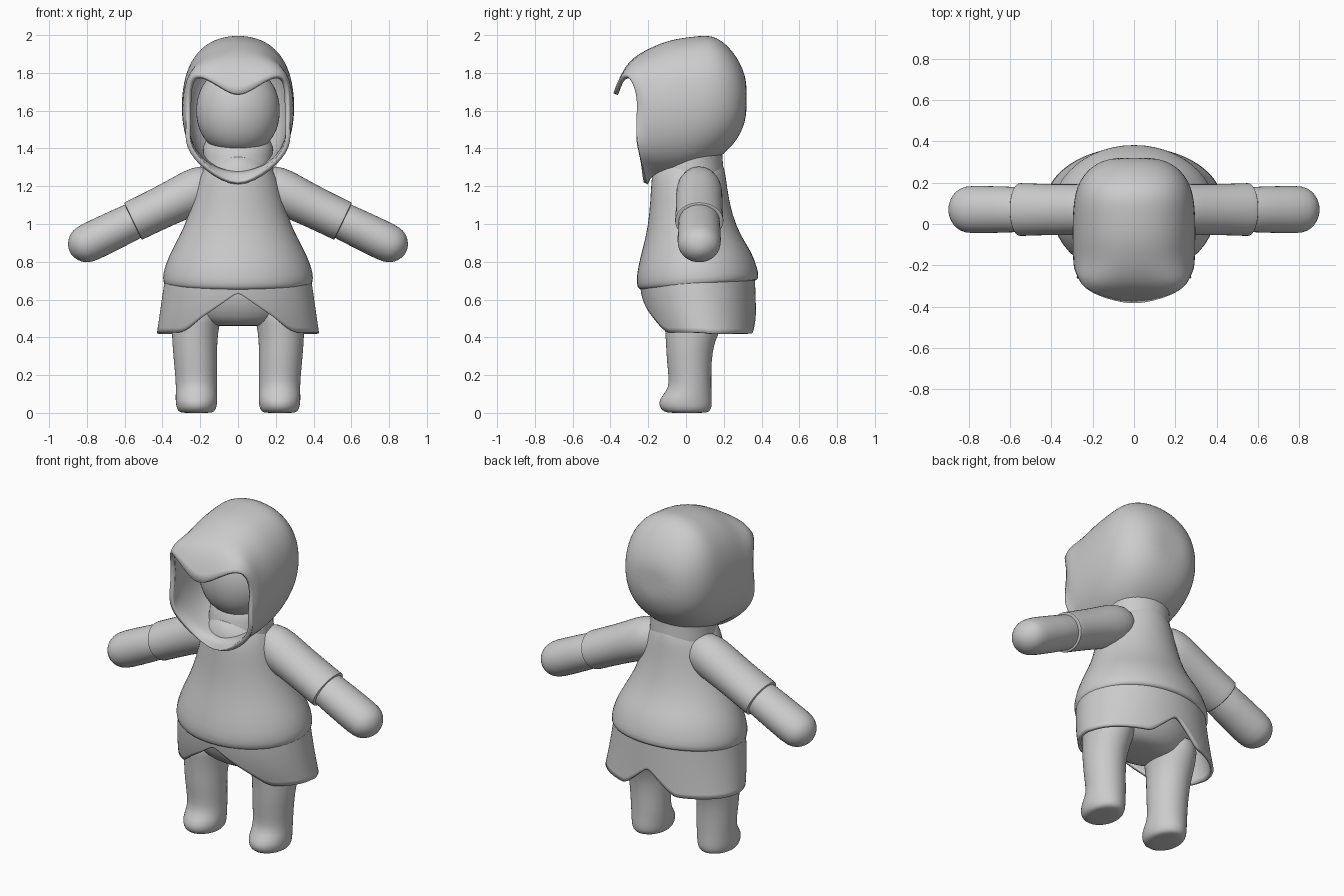
import bpy, bmesh, math
from mathutils import Vector

if "Cube" in bpy.data.objects:
    bpy.data.objects.remove(bpy.data.objects["Cube"])

grey = bpy.data.materials.new("plain_grey")
grey.diffuse_color = (0.6, 0.6, 0.6, 1)
grey.use_nodes = True
grey.node_tree.nodes["Principled BSDF"].inputs["Base Color"].default_value = grey.diffuse_color


def loft(name, rings, caps=(True, True), sub=1, thick=0.0):
    """Skin closed rings of points into one smooth part."""
    bm = bmesh.new()
    loops = [[bm.verts.new(p) for p in r] for r in rings]
    n = len(loops[0])
    for a, b in zip(loops, loops[1:]):
        for i in range(n):
            j = (i + 1) % n
            bm.faces.new((a[i], a[j], b[j], b[i]))
    for cap, loop in zip(caps, (loops[0], loops[-1])):
        if cap:
            centre = sum((v.co for v in loop), Vector()) / n
            pole = bm.verts.new(centre)
            for i in range(n):
                bm.faces.new((loop[i], loop[(i + 1) % n], pole))
    bmesh.ops.recalc_face_normals(bm, faces=bm.faces)
    me = bpy.data.meshes.new(name)
    bm.to_mesh(me)
    bm.free()
    me.materials.append(grey)
    ob = bpy.data.objects.new(name, me)
    bpy.context.collection.objects.link(ob)
    bpy.ops.object.select_all(action='DESELECT')
    ob.select_set(True)
    bpy.context.view_layer.objects.active = ob
    bpy.ops.object.shade_smooth_by_angle(angle=math.radians(65))
    if sub:
        m = ob.modifiers.new("smooth", 'SUBSURF')
        m.levels = m.render_levels = sub
    if thick:
        m = ob.modifiers.new("thickness", 'SOLIDIFY')
        m.thickness = thick
        m.offset = -1
    return ob


def oval(z, rx, yf, yb, cx=0.0, n=24, tilt=0.0):
    """Horizontal oval between the front yf and the back yb."""
    cy, ry = (yf + yb) / 2, (yb - yf) / 2
    pts = []
    for i in range(n):
        a = math.tau * i / n
        pts.append((cx + rx * math.sin(a), cy - ry * math.cos(a), z - tilt * math.cos(a)))
    return pts


# Shirt body, with a hem that sits lower at the front
loft("shirt", [oval(*r) for r in [
    (1.38, .11, -.13, .17), (1.29, .19, -.18, .21), (1.2, .225, -.187, .217),
    (1.05, .26, -.195, .245), (.93, .315, -.215, .295)]]
    + [oval(*r, tilt=.025) for r in [
        (.83, .372, -.25, .35), (.74, .402, -.267, .382), (.69, .402, -.262, .39),
        (.675, .385, -.245, .375), (.672, .34, -.2, .33)]])


# Skirt with an open notch at the front and the back
def hem(x, front):
    x = abs(x)
    if front:
        return max(.425, .64 - .7 * x if x < .2 else .5 - .9 * (x - .2))
    return max(.42, .56 - .87 * x)


SEG, ROWS = 64, 6
skirt = []
for r in range(ROWS + 1):
    ring = []
    for i in range(SEG):
        a = math.tau * i / SEG
        z = .73 + (hem(.42 * math.sin(a), math.cos(a) > 0) - .73) * r / ROWS
        t = (.73 - z) / .31
        yf, yb = -.245 + .07 * t * t, .365 + .01 * t
        ring.append(((.385 + .045 * t) * math.sin(a),
                     (yf + yb) / 2 - (yb - yf) / 2 * math.cos(a), z))
    skirt.append(ring)
loft("skirt", skirt, (False, False), sub=1, thick=.018)

# Hips under the skirt
loft("hips", [oval(*r) for r in [
    (.72, .3, -.18, .26), (.62, .33, -.18, .27), (.54, .31, -.15, .25),
    (.48, .24, -.11, .2), (.46, .14, -.06, .15)]])

for side, s in (("right", 1), ("left", -1)):
    # Leg and foot in one piece
    loft(side + "_leg", [oval(z, rx, yf, yb, s * cx) for z, cx, rx, yf, yb in [
        (.58, .21, .14, -.13, .24), (.47, .225, .127, -.115, .2),
        (.38, .23, .12, -.107, .15), (.27, .225, .115, -.103, .135),
        (.16, .22, .11, -.088, .135), (.115, .22, .11, -.105, .135),
        (.07, .22, .112, -.145, .138), (.03, .22, .108, -.143, .138),
        (.006, .22, .095, -.12, .125), (.0, .22, .075, -.09, .1)]])

    # Sleeve and arm follow a sloping axis
    axis = Vector((.9, 0, -.435)).normalized()
    up = Vector((.435, 0, .9)).normalized()
    start = Vector((.245, .07, 1.165))

    def limb(stations, n=20):
        rings = []
        for d, ru, ry in stations:
            ring = []
            for i in range(n):
                a = math.tau * i / n
                p = start + axis * d + up * (ru * math.cos(a))
                p.y += ry * math.sin(a)
                ring.append((s * p.x, p.y, p.z))
            rings.append(ring)
        return rings

    loft(side + "_sleeve", limb([
        (-.15, .09, .09), (-.06, .125, .122), (.04, .12, .126), (.16, .112, .124),
        (.335, .111, .13), (.345, .111, .13), (.346, .105, .124), (.347, .09, .11)]))
    tip = .608
    arm = [(.25, .1, .112), (.45, .102, .113), (tip, .106, .119)]
    for k in (25, 45, 65, 82):
        b = math.radians(k)
        arm.append((tip + .11 * math.sin(b), .106 * math.cos(b), .119 * math.cos(b)))
    loft(side + "_arm", limb(arm))

# Hood: pointed front rim, then rounded rings running to the back
half = [(0, -.39, 1.67), (.10, -.372, 1.735), (.2, -.338, 1.795), (.262, -.29, 1.775),
        (.27, -.252, 1.66), (.272, -.268, 1.53), (.288, -.255, 1.41),
        (.18, -.225, 1.28), (0, -.19, 1.175)]
rim = half + [(-x, y, z) for x, y, z in half[-2:0:-1]]


def hood_ring(y, rx, top, bottom, e=.88):
    pts = []
    for i in range(16):
        a = math.tau * i / 16
        sx, cz = math.sin(a), math.cos(a)
        pts.append((rx * math.copysign(abs(sx) ** e, sx), y,
                    (top + bottom) / 2 + (top - bottom) / 2 * math.copysign(abs(cz) ** e, cz)))
    return pts


back = [hood_ring(*r) for r in [
    (-.18, .302, 1.945, 1.25), (-.08, .304, 1.985, 1.25), (.04, .304, 2.0, 1.27),
    (.14, .295, 2.01, 1.32), (.22, .265, 1.955, 1.38), (.285, .205, 1.865, 1.46),
    (.32, .12, 1.77, 1.56)]]
swell = []
for i, (p, q) in enumerate(zip(rim, back[0])):
    lift = max(0, math.cos(math.tau * i / 16))
    side = abs(math.sin(math.tau * i / 16))
    m = (Vector(p) + Vector(q)) / 2
    swell.append((m.x * (1 + .03 * side), m.y - .035 * lift, m.z + .055 * lift))
loft("hood", [rim, swell] + back, (False, True), sub=2, thick=.025)

# Face, a rounded head set inside the hood
face = []
for k in range(1, 14):
    b = math.pi * k / 14
    w = math.sin(b) ** .75
    face.append(oval(1.6 + .225 * math.cos(b), .225 * w, -.01 - .19 * w, -.01 + .2 * w))
loft("face", face)

# Neck joining the hood to the shirt
loft("neck", [oval(*r) for r in [
    (1.46, .2, -.1, .2), (1.36, .18, -.13, .19), (1.27, .19, -.15, .205),
    (1.2, .2, -.16, .2)]])
